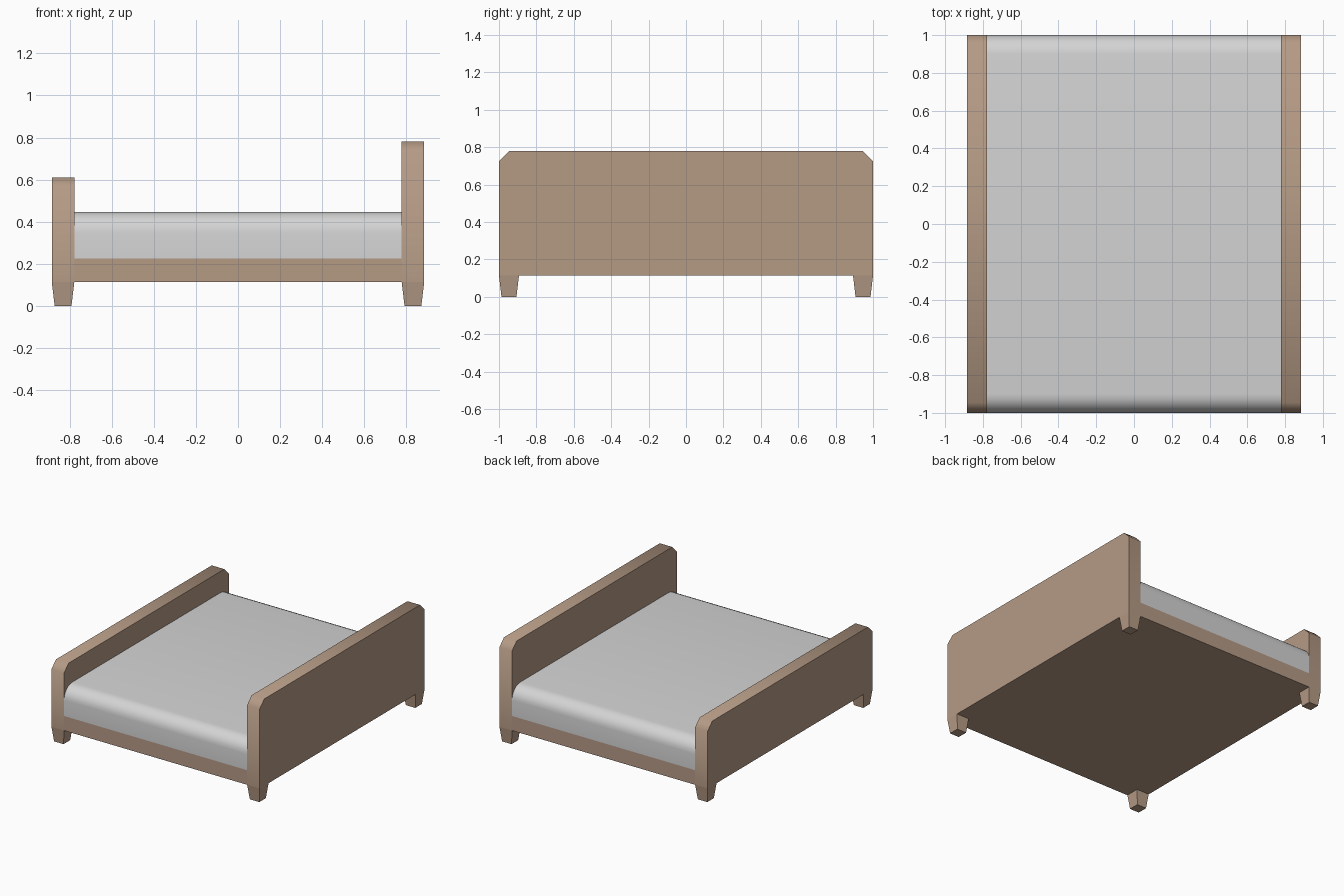
import bpy, bmesh, math

cube = bpy.data.objects.get("Cube")
if cube:
    bpy.data.objects.remove(cube, do_unlink=True)


def material(name, color):
    mat = bpy.data.materials.new(name)
    mat.use_nodes = True
    mat.diffuse_color = (*color, 1)
    mat.node_tree.nodes["Principled BSDF"].inputs["Base Color"].default_value = (*color, 1)
    return mat


wood = material("tan wood", (0.46, 0.325, 0.235))
fabric = material("pale grey fabric", (0.66, 0.66, 0.66))

HALF_X, INNER_X = 0.885, 0.778   # outer and inner faces of the end boards
BASE, RAIL_TOP = 0.113, 0.225


def extrude_profile(name, profile, x0, x1, mat, smooth_angle=None):
    """Extrude a (y, z) outline along x."""
    bm = bmesh.new()
    face = bm.faces.new([bm.verts.new((x0, y, z)) for y, z in profile])
    ext = bmesh.ops.extrude_face_region(bm, geom=[face])
    moved = [v for v in ext["geom"] if isinstance(v, bmesh.types.BMVert)]
    bmesh.ops.translate(bm, verts=moved, vec=(x1 - x0, 0, 0))
    bmesh.ops.recalc_face_normals(bm, faces=bm.faces)
    return finish(name, bm, mat, smooth_angle)


def finish(name, bm, mat, smooth_angle=None):
    mesh = bpy.data.meshes.new(name)
    bm.to_mesh(mesh)
    bm.free()
    mesh.materials.append(mat)
    obj = bpy.data.objects.new(name, mesh)
    bpy.context.collection.objects.link(obj)
    if smooth_angle:
        bpy.ops.object.select_all(action='DESELECT')
        obj.select_set(True)
        bpy.context.view_layer.objects.active = obj
        bpy.ops.object.shade_smooth_by_angle(angle=math.radians(smooth_angle))
    return obj


# End boards with clipped upper corners
def end_board(name, side, height):
    cut = 0.055
    half = [(1, BASE), (1, height - cut), (1 - cut, height)]
    outline = half + [(-y, z) for y, z in reversed(half)]
    extrude_profile(name, outline, side * INNER_X, side * HALF_X, wood, 50)


end_board("headboard", 1, 0.78)
end_board("footboard", -1, 0.61)

# Platform between the boards
extrude_profile("bed_frame", [(-1, BASE), (1, BASE), (1, RAIL_TOP), (-1, RAIL_TOP)],
                -INNER_X, INNER_X, wood)

# Mattress with rounded long edges
radius, top, steps = 0.1, 0.447, 6
arc = [(1 - radius + radius * math.cos(a), top - radius + radius * math.sin(a))
       for a in (i * math.pi / 2 / steps for i in range(steps + 1))]
half = [(1, RAIL_TOP)] + arc
extrude_profile("mattress", half + [(-y, z) for y, z in reversed(half)],
                -INNER_X, INNER_X, fabric, 40)


# Tapered feet
def foot(name, sx, sy):
    bm = bmesh.new()
    bmesh.ops.create_cube(bm, size=1)
    for v in bm.verts:
        upper = v.co.z > 0
        size = 0.107 if upper else 0.08
        v.co.x = sx * (HALF_X - 0.0535) + v.co.x * size
        v.co.y = sy * (1 - 0.0535) + v.co.y * size
        v.co.z = BASE if upper else 0
    finish(name, bm, wood)


for x_name, sx in (("head", 1), ("foot", -1)):
    for y_name, sy in (("front", -1), ("back", 1)):
        foot(f"{x_name}_end_{y_name}_leg", sx, sy)
